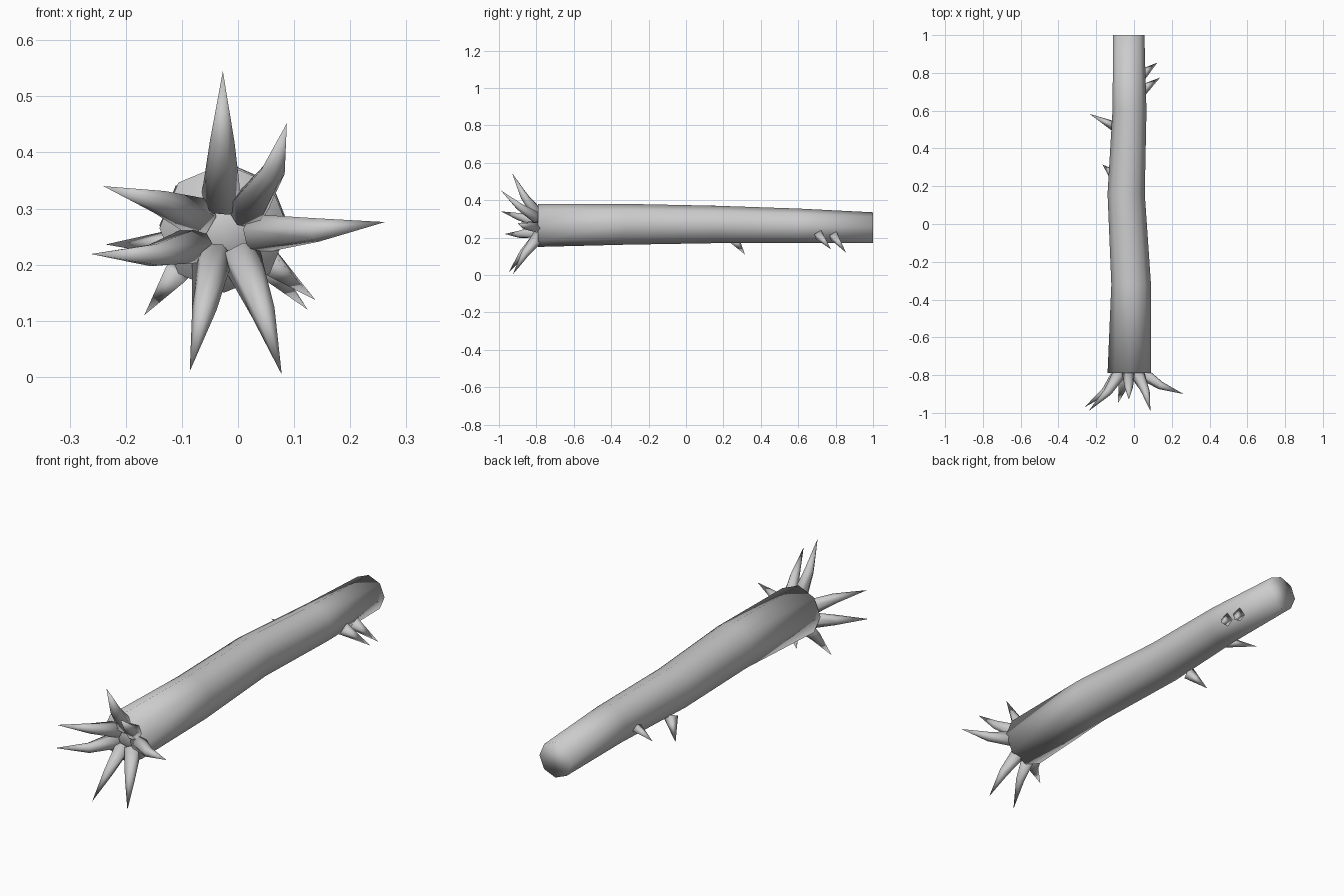
import bpy, bmesh, math
from mathutils import Vector

cube = bpy.data.objects.get("Cube")
if cube:
    bpy.data.objects.remove(cube, do_unlink=True)

grey = bpy.data.materials.new("plain grey")
grey.use_nodes = True
colour = (0.6, 0.6, 0.6, 1)
grey.diffuse_color = colour
grey.node_tree.nodes["Principled BSDF"].inputs["Base Color"].default_value = colour


def loft(name, rings):
    """Skin a list of vertex rings; a ring of one point closes to a tip."""
    bm = bmesh.new()
    loops = [[bm.verts.new(p) for p in ring] for ring in rings]
    for a, b in zip(loops, loops[1:]):
        n = len(a)
        for i in range(n):
            j = (i + 1) % n
            if len(b) == 1:
                bm.faces.new((a[i], a[j], b[0]))
            else:
                bm.faces.new((a[i], a[j], b[j], b[i]))
    for loop in (loops[0], loops[-1]):
        if len(loop) > 2:
            bm.faces.new(loop)
    bmesh.ops.recalc_face_normals(bm, faces=bm.faces)
    mesh = bpy.data.meshes.new(name)
    bm.to_mesh(mesh)
    bm.free()
    mesh.materials.append(grey)
    mesh.shade_smooth()
    obj = bpy.data.objects.new(name, mesh)
    bpy.context.collection.objects.link(obj)
    return obj


def spike(name, path, radii, sides):
    """Tapered spike along a path, ending in a point."""
    pts = [Vector(p) for p in path]
    rings = []
    for k, r in enumerate(radii):
        axis = (pts[k + 1] - pts[max(k - 1, 0)]).normalized()
        u = axis.cross(Vector((0.1, 0.2, 1))).normalized()
        v = axis.cross(u)
        turn = [math.tau * i / sides for i in range(sides)]
        rings.append([pts[k] + r * (u * math.cos(t) + v * math.sin(t)) for t in turn])
    loft(name, rings + [[pts[-1]]])


# Trunk: y, left edge, right edge, bottom, top of each section
sections = [
    (-0.79, -0.14, 0.09, 0.15, 0.38),
    (-0.32, -0.12, 0.09, 0.162, 0.38),
    (0.16, -0.14, 0.057, 0.17, 0.37),
    (0.6, -0.114, 0.066, 0.17, 0.355),
    (1.0, -0.11, 0.055, 0.17, 0.335),
]
trunk_rings = []
for y, x0, x1, z0, z1 in sections:
    trunk_rings.append([
        ((x0 + x1) / 2 + (x1 - x0) / 2 * math.cos(math.tau * i / 8), y,
         (z0 + z1) / 2 + (z1 - z0) / 2 * math.sin(math.tau * i / 8))
        for i in range(8)])
loft("trunk", trunk_rings)

# Roots fanning out of the front end: base, bend and tip
roots = [
    ((-0.03, -0.78, 0.31), (-0.028, -0.865, 0.42), (-0.027, -0.93, 0.545)),
    ((0.015, -0.78, 0.295), (0.062, -0.89, 0.365), (0.087, -0.99, 0.452)),
    ((0.03, -0.78, 0.255), (0.14, -0.855, 0.262), (0.262, -0.9, 0.276)),
    ((0.005, -0.78, 0.215), (0.045, -0.86, 0.115), (0.078, -0.925, 0.004)),
    ((-0.045, -0.78, 0.215), (-0.06, -0.87, 0.12), (-0.086, -0.95, 0.01)),
    ((-0.075, -0.78, 0.235), (-0.15, -0.885, 0.217), (-0.262, -0.97, 0.219)),
    ((-0.07, -0.78, 0.285), (-0.14, -0.89, 0.312), (-0.24, -0.99, 0.34)),
]
for n, path in enumerate(roots, 1):
    spike(f"root_{n}", path, (0.037, 0.022), 6)

# Twig stubs on the sides: base and tip
twigs = [
    ((0.045, 0.71, 0.215), (0.138, 0.775, 0.137)),
    ((0.04, 0.79, 0.21), (0.124, 0.855, 0.12)),
    ((-0.09, 0.51, 0.24), (-0.236, 0.583, 0.236)),
    ((-0.105, 0.26, 0.19), (-0.167, 0.315, 0.11)),
]
for n, path in enumerate(twigs, 1):
    spike(f"twig_{n}", path, (0.03,), 4)
